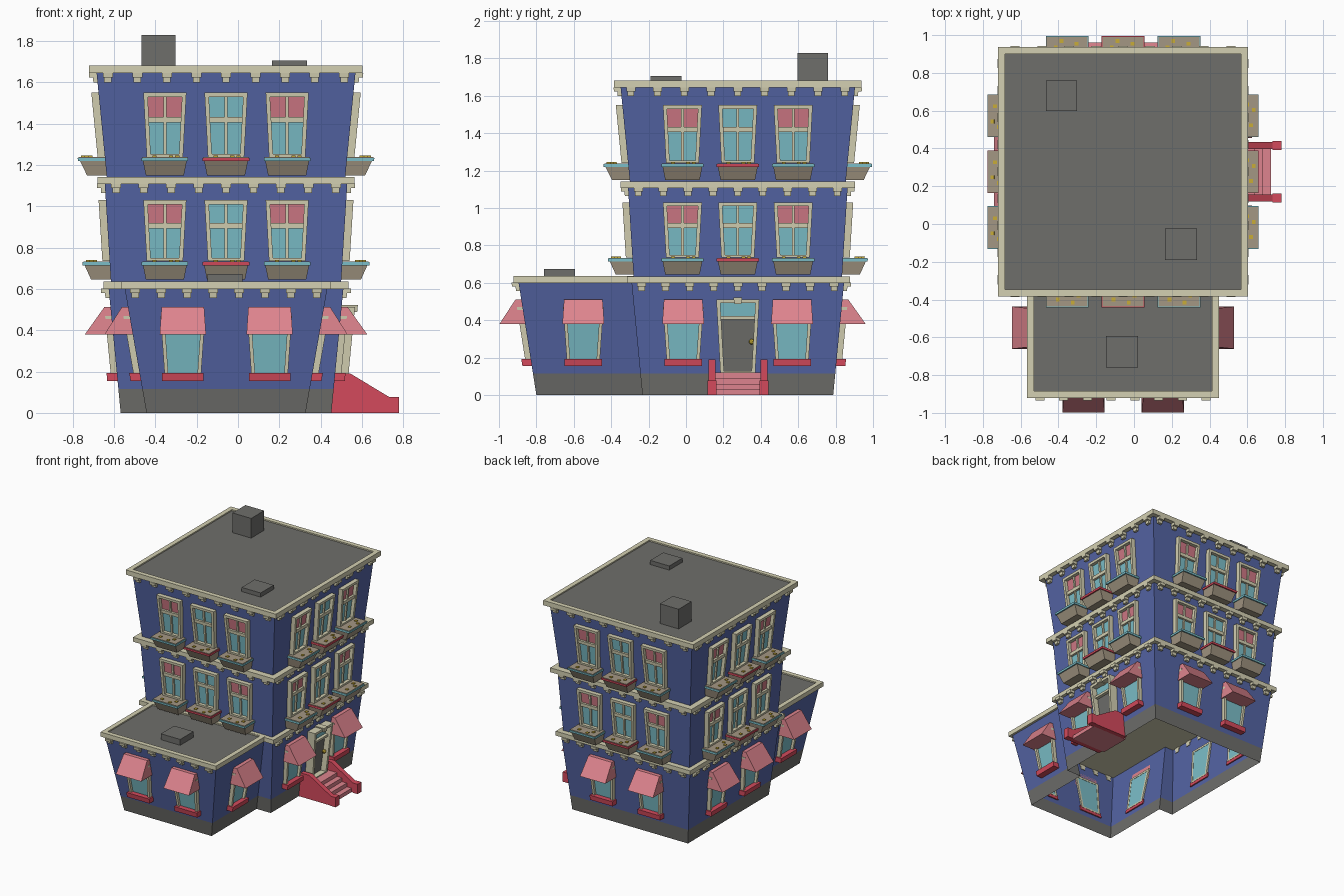
import bpy, bmesh, math
from mathutils import Vector

if "Cube" in bpy.data.objects:
    bpy.data.objects.remove(bpy.data.objects["Cube"])

CX, CY = -0.058, 0.277            # centre of the main block


def material(name, rgb):
    m = bpy.data.materials.new(name)
    lin = [((c / 255 + 0.055) / 1.055) ** 2.4 for c in rgb]
    m.diffuse_color = (*lin, 1)
    m.use_nodes = True
    m.node_tree.nodes["Principled BSDF"].inputs["Base Color"].default_value = m.diffuse_color
    return m


MATS = {n: material(n, c) for n, c in {
    "blue": (84, 100, 164), "cream": (212, 208, 178), "grey": (110, 110, 107),
    "taupe": (163, 151, 131), "teal": (123, 190, 200), "pink": (222, 132, 142),
    "red": (212, 74, 92), "curtain": (206, 120, 132), "yellow": (200, 172, 55)}.items()}
PARTS = {}


def part(name, mat):
    return PARTS.setdefault(name, (bmesh.new(), mat))[0]


def hexa(name, mat, lower, upper):
    """Solid between two matching point loops."""
    bm = part(name, mat)
    a = [bm.verts.new(p) for p in lower]
    b = [bm.verts.new(p) for p in upper]
    n = len(a)
    faces = [bm.faces.new(a[::-1]), bm.faces.new(b)]
    faces += [bm.faces.new((a[i], a[(i + 1) % n], b[(i + 1) % n], b[i])) for i in range(n)]
    bmesh.ops.recalc_face_normals(bm, faces=faces)


def box(name, mat, x0, x1, y0, y1, z0, z1):
    c = [(x0, y0), (x1, y0), (x1, y1), (x0, y1)]
    hexa(name, mat, [(x, y, z0) for x, y in c], [(x, y, z1) for x, y in c])


class Wall:
    """Leaning wall: u runs along it, o is the distance out from its surface."""

    def __init__(self, quarter, z0, d0, z1, d1):
        a = math.radians(-90 + 90 * quarter)
        self.n = Vector((math.cos(a), math.sin(a), 0))
        self.t = Vector((-self.n.y, self.n.x, 0))
        self.z0, self.d0, self.k = z0, d0, (d1 - d0) / (z1 - z0)

    def pt(self, u, z, o):
        d = self.d0 + self.k * (z - self.z0) + o
        return Vector((CX, CY, z)) + self.n * d + self.t * u

    def block(self, name, mat, ub, ut, z0, z1, ob, ot):
        """ub/ut: u range at bottom/top, ob/ot: out range at bottom/top."""
        loop = lambda u, z, o: [self.pt(u[0], z, o[1]), self.pt(u[1], z, o[1]),
                                self.pt(u[1], z, o[0]), self.pt(u[0], z, o[0])]
        hexa(name, mat, loop(ub, z0, ob), loop(ut, z1, ot))


def framed(w, name, u, z0, z1, hb, ht, th, out):
    """Tapered frame: two jambs, head and foot. Returns half width at a height."""
    half = lambda z: hb + (ht - hb) * (z - z0) / (z1 - z0)
    o = (-0.012, out)
    for s in (-1, 1):
        w.block(name, "cream", sorted((u + s * hb, u + s * (hb - th))),
                sorted((u + s * ht, u + s * (ht - th))), z0, z1, o, o)
    bar(w, name, u, half, z1 - th, z1, o)
    bar(w, name, u, half, z0, z0 + th * 0.7, o)
    return half


def bar(w, name, u, half, z0, z1, o, mat="cream", inset=0.002):
    b, t = half(z0) - inset, half(z1) - inset
    w.block(name, mat, (u - b, u + b), (u - t, u + t), z0, z1, o, o)


def upper_window(w, u, z0, z1, middle):
    half = framed(w, "window_frames", u, z0, z1, 0.088, 0.104, 0.02, 0.035)
    zr = z0 + (z1 - z0) * 0.58
    bar(w, "window_glass", u, half, z0, zr, (-0.01, 0.008), "teal", 0.01)
    if middle:
        bar(w, "window_glass", u, half, zr, z1 - 0.01, (-0.01, 0.008), "teal", 0.01)
    else:
        bar(w, "window_curtains", u, half, zr, z1 - 0.01, (-0.01, 0.008), "curtain", 0.01)
    bar(w, "window_frames", u, half, zr - 0.013, zr + 0.013, (0, 0.026))
    m = (u - 0.007, u + 0.007)
    w.block("window_frames", "cream", m, m, z0, z1, (0, 0.02), (0, 0.02))
    # flower box with coloured rim, soil plate and blossoms
    zt = z0 - 0.005
    w.block("flower_boxes", "taupe", (u - 0.092, u + 0.092), (u - 0.106, u + 0.106),
            zt - 0.085, zt - 0.016, (-0.01, 0.095), (-0.01, 0.122))
    rim = ("middle_box_rims", "red") if middle else ("plant_box_rims", "teal")
    r = (u - 0.113, u + 0.113)
    w.block(*rim, r, r, zt - 0.016, zt, (-0.01, 0.132), (-0.01, 0.132))
    r = (u - 0.109, u + 0.109)
    w.block("box_soil", "taupe", r, r, zt, zt + 0.004, (0, 0.127), (0, 0.127))
    for du, o in ((-0.05, 0.08), (0.03, 0.095), (0.06, 0.06)):
        f = (u + du - 0.01, u + du + 0.01)
        w.block("blossoms", "yellow", f, f, zt + 0.004, zt + 0.01, (o, o + 0.02), (o, o + 0.02))


def shop_window(w, u):
    half = framed(w, "shop_window_frames", u, 0.18, 0.47, 0.088, 0.108, 0.018, 0.03)
    bar(w, "shop_window_glass", u, half, 0.18, 0.46, (-0.01, 0.01), "teal", 0.01)
    s = (u - 0.1, u + 0.1)
    w.block("red_sills", "red", s, s, 0.155, 0.193, (-0.01, 0.05), (-0.01, 0.05))
    w.block("awnings", "pink", (u - 0.112, u + 0.112), (u - 0.103, u + 0.103),
            0.38, 0.512, (0, 0.137), (0, 0.03))


def brackets(w, top, half, count):
    for i in range(count):
        u = half * (2 * i / (count - 1) - 1)
        for h, z0, z1, o in ((0.018, 0.045, 0.022, 0.02), (0.024, 0.022, 0, 0.038)):
            w.block("cornice_brackets", "cream", (u - h, u + h), (u - h, u + h),
                    top - z0, top - z1, (-0.005, o), (-0.005, o))


def roof(x0, x1, y0, y1, z0, z1, name):
    """Cream slab, sunken grey deck, raised rim."""
    zd, r = z1 - 0.014, 0.037
    box(name + "_cornice", "cream", x0, x1, y0, y1, z0, zd)
    box(name + "_deck", "grey", x0 + r, x1 - r, y0 + r, y1 - r, zd, zd + 0.004)
    for a, b, c, d in ((x0, x1, y0, y0 + r), (x0, x1, y1 - r, y1),
                       (x0, x0 + r, y0 + r, y1 - r), (x1 - r, x1, y0 + r, y1 - r)):
        box(name + "_cornice", "cream", a, b, c, d, zd, z1)


# ground floor: T-shaped flaring shell, open below, grey plinth
def outline(z):
    t = z / 0.6
    m, e, f = 0.51 + 0.058 * t, 0.385 + 0.105 * t, 1.077 + 0.095 * t
    pts = [(-e, -f), (e, -f), (e, -m), (m, -m), (m, m), (-m, m), (-m, -m), (-e, -m)]
    return [(CX + x, CY + y, z) for x, y in pts]


for nm, mat, za, zb in (("plinth", "grey", 0, 0.115), ("ground_floor_walls", "blue", 0.115, 0.602)):
    bm = part(nm, mat)
    lo, hi = ([bm.verts.new(p) for p in outline(z)] for z in (za, zb))
    for i in range(8):
        bm.faces.new((lo[i], lo[(i + 1) % 8], hi[(i + 1) % 8], hi[i]))
    if mat == "blue":
        bm.faces.new(hi)

# upper storeys
for nm, z0, d0, z1, d1 in (("second_floor_walls", 0.63, 0.557, 1.11, 0.587),
                           ("third_floor_walls", 1.14, 0.577, 1.65, 0.627)):
    sq = lambda d, z: [(CX + sx * d, CY + sy * d, z) for sx, sy in ((-1, -1), (1, -1), (1, 1), (-1, 1))]
    hexa(nm, "blue", sq(d0, z0), sq(d1, z1))
    for q in range(4):
        w = Wall(q, z0, d0, z1, d1)
        top = 1.11 if z0 < 1 else 1.645
        brackets(w, top, d1 - 0.055, 9)
        for i in (-1, 0, 1):
            upper_window(w, i * 0.296, *((0.735, 1.03) if z0 < 1 else (1.24, 1.55)), i == 0)

# cornices and roofs
box("ground_cornice", "cream", CX - 0.593, CX + 0.593, CY - 0.593, CY + 0.6, 0.6, 0.635)
box("second_cornice", "cream", CX - 0.623, CX + 0.623, CY - 0.627, CY + 0.627, 1.108, 1.143)
roof(CX - 0.663, CX + 0.661, CY - 0.661, CY + 0.661, 1.645, 1.683, "main_roof")
roof(CX - 0.509, CX + 0.508, -0.921, -0.27, 0.6, 0.636, "front_roof")
box("chimney", "grey", -0.467, -0.302, 0.597, 0.76, 1.66, 1.83)
box("main_roof_hatch", "grey", 0.165, 0.333, -0.19, -0.025, 1.66, 1.706)
box("front_roof_hatch", "grey", -0.148, 0.022, -0.76, -0.593, 0.61, 0.673)

# ground floor windows with awnings
ground = [Wall(q, 0, 0.51, 0.6, 0.568) for q in range(4)]
front = Wall(0, 0, 1.077, 0.6, 1.172)
for u in (-0.209, 0.211):
    shop_window(front, u)
    shop_window(ground[2], u)
    shop_window(ground[3], u)
for u in (-0.292, 0.29):
    shop_window(ground[1], u)
for q, u in ((1, -0.826), (3, 0.826)):
    shop_window(Wall(q, 0, 0.385, 0.6, 0.49), u)
brackets(front, 0.602, 0.44, 8)
for q in (1, 2, 3):
    brackets(ground[q], 0.602, 0.515, 9)

# front door on the right side
w = ground[1]
half = framed(w, "door_frame", 0, 0.115, 0.512, 0.093, 0.115, 0.02, 0.065)
bar(w, "door_leaf", 0, half, 0.12, 0.41, (-0.01, 0.02), "grey", 0.012)
bar(w, "door_transom", 0, half, 0.41, 0.5, (-0.01, 0.02), "teal", 0.012)
bar(w, "door_frame", 0, half, 0.405, 0.422, (0, 0.045))
w.block("door_keystone", "cream", (-0.018, 0.018), (-0.024, 0.024), 0.488, 0.522, (0, 0.078), (0, 0.078))
bmk = part("door_knob", "yellow")
ball = bmesh.ops.create_icosphere(bmk, subdivisions=2, radius=0.015)
bmesh.ops.translate(bmk, verts=ball["verts"], vec=w.pt(0.074, 0.285, 0.035))

# steps with red side walls
for i in range(4):
    box("steps", "pink", 0.42, 0.725 - i * 0.043, 0.155, 0.4, i * 0.03, (i + 1) * 0.03)
for y0, y1 in ((0.115, 0.162), (0.392, 0.44)):
    prof = [(0.44, 0), (0.74, 0), (0.74, 0.072), (0.545, 0.19), (0.44, 0.19)]
    hexa("stair_side_walls", "red", [(x, y0 + 0.005, z) for x, z in prof],
         [(x, y1 - 0.005, z) for x, z in prof])
    box("stair_posts", "red", 0.734, 0.78, y0, y1, 0, 0.078)

# turn every collected part into an object
for name, (bm, mat) in PARTS.items():
    me = bpy.data.meshes.new(name)
    bm.to_mesh(me)
    bm.free()
    me.materials.append(MATS[mat])
    bpy.context.collection.objects.link(bpy.data.objects.new(name, me))
